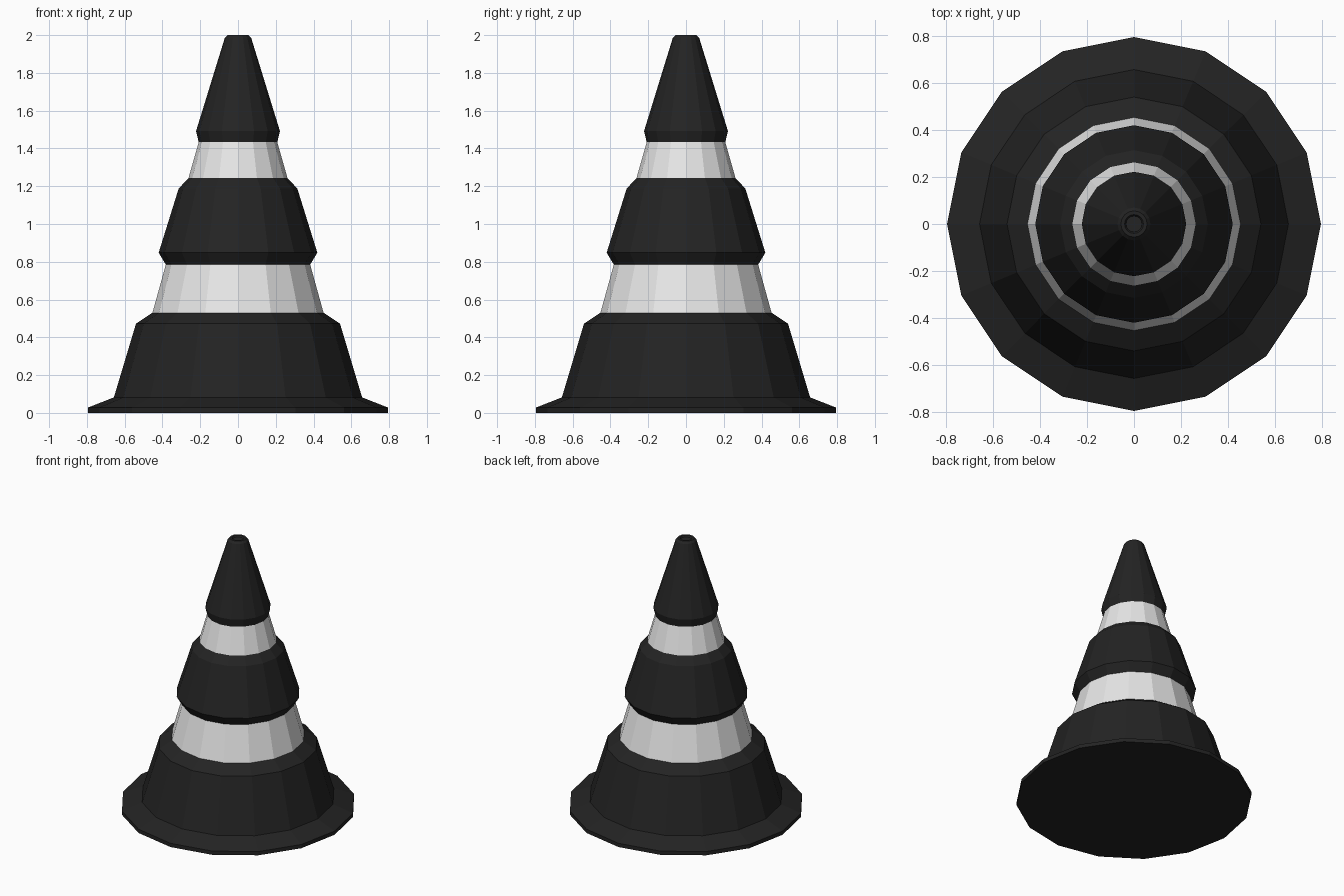
import bpy, bmesh, math

if "Cube" in bpy.data.objects:
    bpy.data.objects.remove(bpy.data.objects["Cube"])

SIDES = 16


def material(name, rgb):
    m = bpy.data.materials.new(name)
    m.diffuse_color = (*rgb, 1.0)
    m.use_nodes = True
    m.node_tree.nodes["Principled BSDF"].inputs["Base Color"].default_value = m.diffuse_color
    return m


black = material("black rubber", (0.017, 0.017, 0.017))
white = material("white band", (0.8, 0.8, 0.8))


def lathe(name, profile, mat, cap_bottom=False, cap_top=False):
    """Spin a (radius, height) profile into a flat-shaded 16-sided shell."""
    bm = bmesh.new()
    rings = []
    for r, z in profile:
        rings.append([bm.verts.new((r * math.cos(2 * math.pi * i / SIDES),
                                    r * math.sin(2 * math.pi * i / SIDES), z))
                      for i in range(SIDES)])
    for a, b in zip(rings, rings[1:]):
        for i in range(SIDES):
            j = (i + 1) % SIDES
            bm.faces.new((a[i], a[j], b[j], b[i]))
    if cap_bottom:
        bm.faces.new(rings[0][::-1])
    if cap_top:
        bm.faces.new(rings[-1])
    mesh = bpy.data.meshes.new(name)
    bm.to_mesh(mesh)
    bm.free()
    mesh.materials.append(mat)
    obj = bpy.data.objects.new(name, mesh)
    bpy.context.collection.objects.link(obj)
    return obj


# Foot flange and lower body, with a sloping shoulder
lathe("base", [(0.795, 0), (0.795, 0.028), (0.657, 0.082), (0.54, 0.472),
               (0.453, 0.53)], black, cap_bottom=True)
# Lower reflective band
lathe("lower_band", [(0.453, 0.53), (0.382, 0.785)], white)
# Middle collar
lathe("middle_body", [(0.382, 0.785), (0.42, 0.848), (0.314, 1.188),
                      (0.262, 1.243)], black)
# Upper reflective band
lathe("upper_band", [(0.262, 1.243), (0.208, 1.433)], white)
# Tip with a small dimpled top
lathe("tip", [(0.208, 1.433), (0.222, 1.492), (0.07, 1.985), (0.056, 2.0),
              (0.04, 2.0), (0.034, 1.99)], black, cap_top=True)
